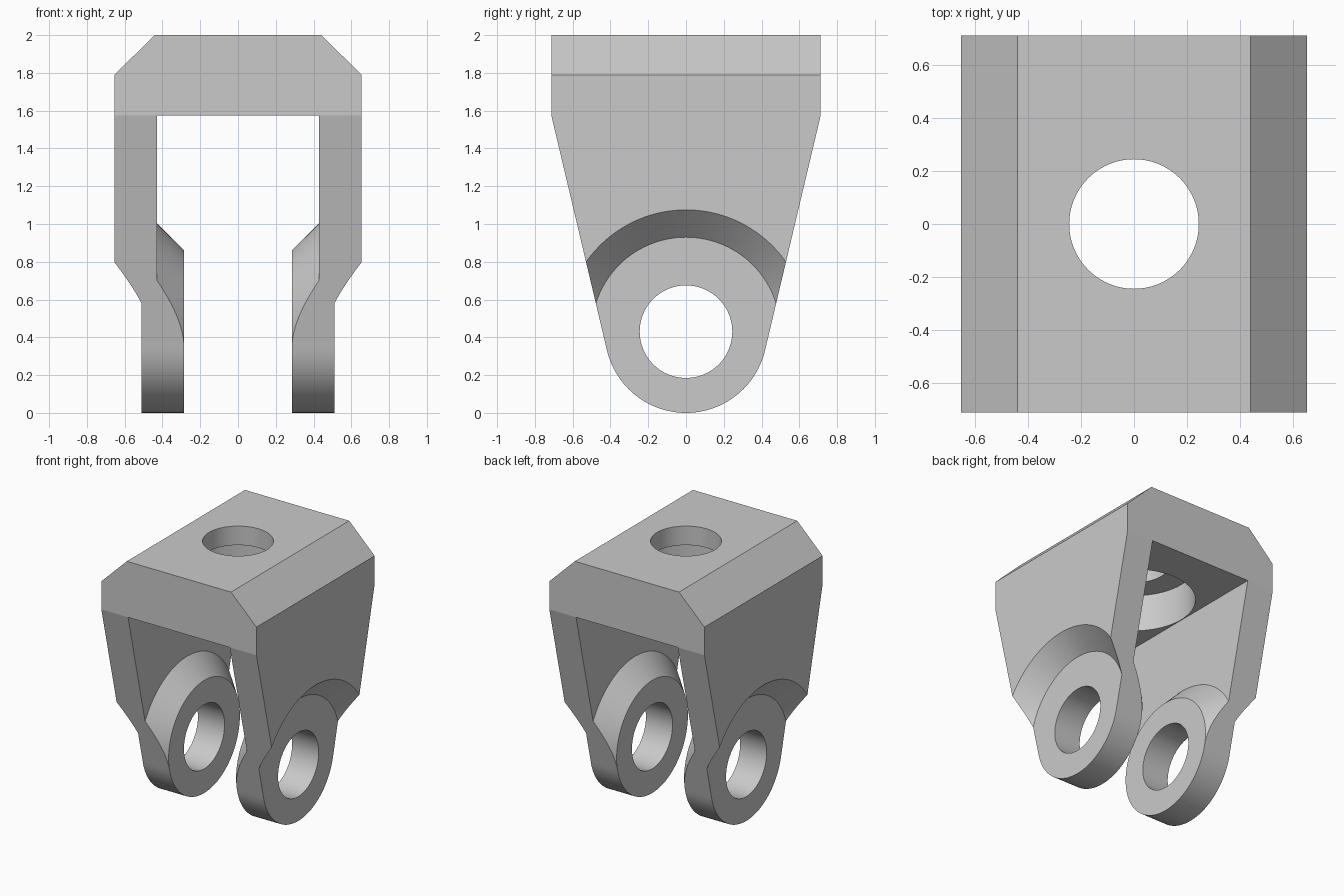
import bpy, bmesh
from math import sin, cos, acos, atan2, hypot, radians, pi

old = bpy.data.objects.get("Cube")
if old:
    bpy.data.objects.remove(old, do_unlink=True)

grey = bpy.data.materials.new("plain grey")
grey.use_nodes = True
colour = (0.59, 0.59, 0.59, 1)
grey.diffuse_color = colour
grey.node_tree.nodes["Principled BSDF"].inputs["Base Color"].default_value = colour

EYE_Z, EYE_R, BORE_R = 0.43, 0.43, 0.245
OUTER, SLOT, CEILING, TOP, DEPTH = 0.655, 0.43, 1.575, 2.0, 0.713
RECESS_X, RECESS_R, RECESS_END = 0.51, 0.5, 0.645   # sunk outer face and its cone
BOSS_X, BOSS_END = 0.285, 0.575                     # raised inner face and its cone
RISE = CEILING - EYE_Z
CORNER = atan2(RISE, DEPTH)                         # where the taper meets the bridge
TANGENT = CORNER - acos(EYE_R / hypot(RISE, DEPTH))  # where the taper meets the eye


def to_object(name, bm):
    bmesh.ops.recalc_face_normals(bm, faces=bm.faces)
    mesh = bpy.data.meshes.new(name)
    bm.to_mesh(mesh)
    bm.free()
    mesh.materials.append(grey)
    obj = bpy.data.objects.new(name, mesh)
    bpy.context.collection.objects.link(obj)
    return obj


def loft(bm, rings, closed):
    """Skin equal rings of points; open lofts get end caps."""
    rings = [[bm.verts.new(p) for p in ring] for ring in rings]
    for i in range(0 if closed else 1, len(rings)):
        a, b = rings[i - 1], rings[i]
        for j in range(len(a)):
            bm.faces.new([a[j - 1], a[j], b[j], b[j - 1]])
    if not closed:
        bm.faces.new(rings[0])
        bm.faces.new(rings[-1])


def reach(angle):
    """Distance from the eye centre to the leg's side outline."""
    if angle < TANGENT:
        return EYE_R
    if angle < CORNER:
        return EYE_R / cos(angle - TANGENT)
    return RISE / sin(angle)


def section(angle, mirror, side):
    """Radial slice through a leg, from the bore out, round and back."""
    edge = reach(angle)
    outer = [BORE_R, min(RECESS_R, edge), min(RECESS_END, edge), edge]
    inner = [edge, min(BOSS_END, edge), EYE_R, BORE_R]
    points = [(RECESS_X + min(max(r - RECESS_R, 0), OUTER - RECESS_X), r) for r in outer]
    points += [(BOSS_X + min(max(r - EYE_R, 0), SLOT - BOSS_X), r) for r in inner]
    return [(side * x, mirror * r * cos(angle), EYE_Z + r * sin(angle)) for x, r in points]


def tidy(bm):
    bmesh.ops.remove_doubles(bm, verts=bm.verts, dist=0.0001)
    bmesh.ops.recalc_face_normals(bm, faces=bm.faces)
    bmesh.ops.dissolve_limit(bm, angle_limit=radians(0.3),
                             verts=bm.verts, edges=bm.edges)


# Chamfered bridge block
half = [(SLOT, CEILING), (OUTER, CEILING), (OUTER, 1.79), (0.44, TOP)]
outline = half + [(-x, z) for x, z in reversed(half)]
bm = bmesh.new()
loft(bm, [[(x, y, z) for x, z in outline] for y in (-DEPTH, DEPTH)], closed=False)
bridge = to_object("bridge", bm)

# Top hole and the wider counterbore beneath it
for radius, low, high in ((BORE_R, 1.4, 2.2), (0.425, 1.4, 1.855)):
    bm = bmesh.new()
    circle = [(radius * cos(i * pi / 48), radius * sin(i * pi / 48)) for i in range(96)]
    loft(bm, [[(x, y, z) for x, y in circle] for z in (low, high)], closed=False)
    cutter = to_object("hole_cutter", bm)
    mod = bridge.modifiers.new("hole", "BOOLEAN")
    mod.operation, mod.solver, mod.object = "DIFFERENCE", "EXACT", cutter
    bpy.context.view_layer.objects.active = bridge
    bpy.ops.object.modifier_apply(modifier=mod.name)
    bpy.data.objects.remove(cutter, do_unlink=True)

# Tapered legs with bored eyes, outer recesses and inner bosses
angles = [radians(a) for a in range(-90, 91, 3)] + [TANGENT, CORNER]
angles += [TANGENT + acos(EYE_R / r) for r in (RECESS_R, BOSS_END, RECESS_END)]
angles.sort()
bm = bmesh.new()
for side in (1, -1):
    slices = [section(a, 1, side) for a in angles]
    slices += [section(a, -1, side) for a in reversed(angles[1:-1])]
    loft(bm, slices, closed=True)
tidy(bm)

# Weld legs and bridge, dropping the faces hidden in the joint
bm.from_mesh(bridge.data)
bpy.data.objects.remove(bridge, do_unlink=True)
hidden = []
for face in bm.faces:
    centre = face.calc_center_median()
    if abs(centre.z - CEILING) < 0.0005 and abs(centre.x) > SLOT:
        hidden.append(face)
bmesh.ops.delete(bm, geom=hidden, context="FACES")
tidy(bm)
clevis = to_object("clevis_bracket", bm)

bpy.ops.object.select_all(action="DESELECT")
clevis.select_set(True)
bpy.context.view_layer.objects.active = clevis
bpy.ops.object.shade_smooth_by_angle(angle=radians(10))
